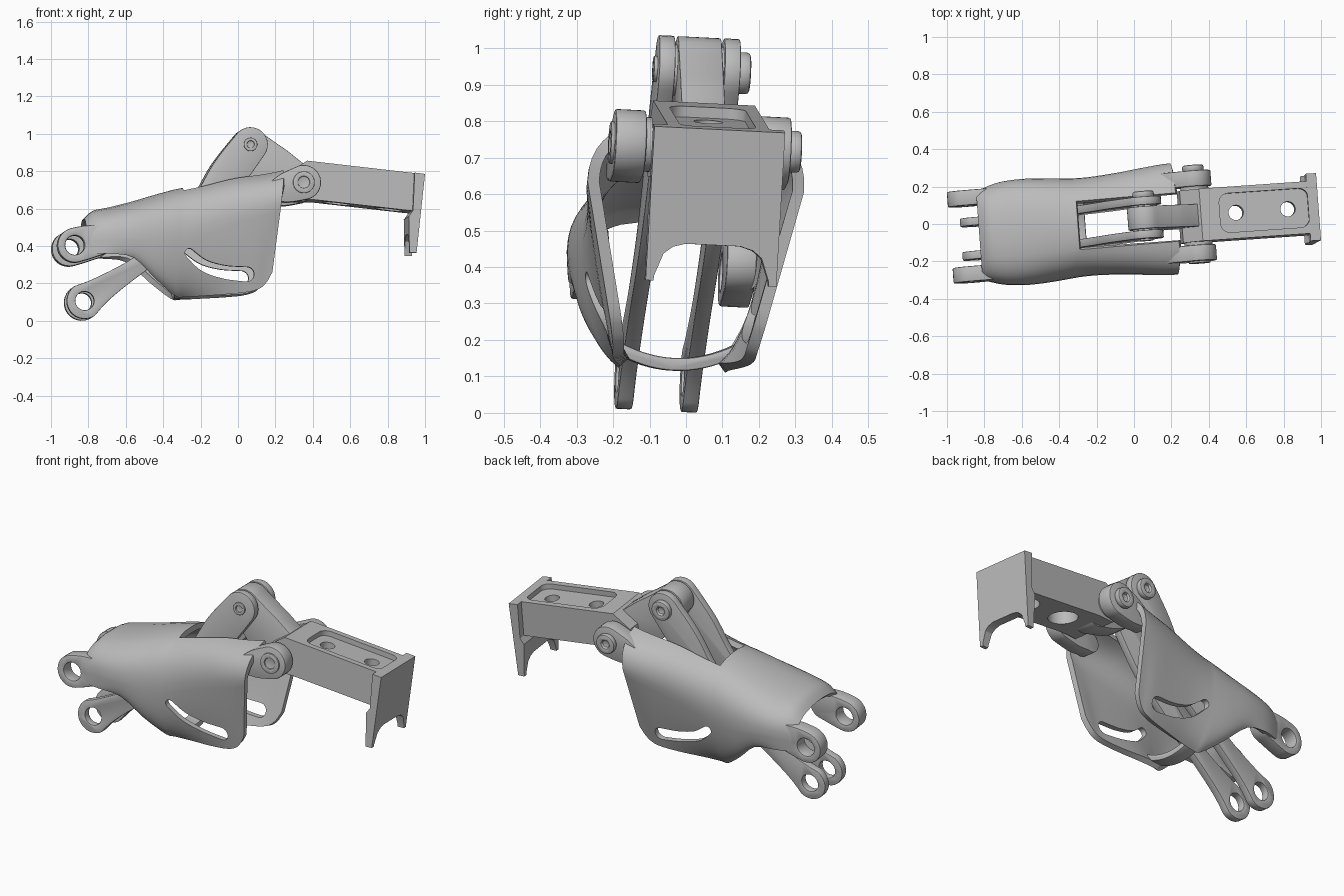
import bpy, bmesh
from math import sin, cos, pi, atan2
from mathutils import Matrix, Vector

if "Cube" in bpy.data.objects:
    bpy.data.objects.remove(bpy.data.objects["Cube"])

metal = bpy.data.materials.new("satin_grey")
metal.use_nodes = True
GREY = (0.5, 0.5, 0.5, 1)
metal.diffuse_color = GREY
metal.node_tree.nodes["Principled BSDF"].inputs["Base Color"].default_value = GREY

# The whole mechanism leans slightly: small yaw and roll
LEAN = (Matrix.Translation((0, 0.01, 0.6)) @ Matrix.Rotation(0.075, 4, 'Z')
        @ Matrix.Rotation(-0.05, 4, 'X') @ Matrix.Translation((0, 0, -0.6)))
parts = []


def new_object(name, bm):
    mesh = bpy.data.meshes.new(name)
    bm.to_mesh(mesh)
    bm.free()
    mesh.materials.append(metal)
    ob = bpy.data.objects.new(name, mesh)
    bpy.context.collection.objects.link(ob)
    return ob


def prism(name, outline, lo, hi, axis='Y'):
    """Extrude a 2D outline along an axis."""
    place = {'Y': lambda a, b, d: (a, d, b), 'X': lambda a, b, d: (d, a, b),
             'Z': lambda a, b, d: (a, b, d)}[axis]
    bm = bmesh.new()
    low = [bm.verts.new(place(a, b, lo)) for a, b in outline]
    high = [bm.verts.new(place(a, b, hi)) for a, b in outline]
    bm.faces.new(low)
    bm.faces.new(high[::-1])
    n = len(low)
    for i in range(n):
        bm.faces.new((low[i], high[i], high[(i + 1) % n], low[(i + 1) % n]))
    bmesh.ops.recalc_face_normals(bm, faces=bm.faces)
    return new_object(name, bm)


def circle(x, z, r, n=40):
    return [(x + r * cos(2 * pi * i / n), z + r * sin(2 * pi * i / n)) for i in range(n)]


def catmull(rows, steps):
    """Smooth interpolation through rows of numbers."""
    out = []
    for i in range(len(rows) - 1):
        p = [rows[max(i - 1, 0)], rows[i], rows[i + 1], rows[min(i + 2, len(rows) - 1)]]
        for k in range(steps):
            t = k / steps
            out.append(tuple(0.5 * (2 * b + (c - a) * t + (2 * a - 5 * b + 4 * c - d) * t * t
                                    + (3 * b - a - 3 * c + d) * t ** 3)
                             for a, b, c, d in zip(*p)))
    return out + [tuple(rows[-1])]


def stroke(nodes, steps=6, arc=14):
    """Outline of a round-ended bar through (x, z, radius) nodes."""
    path = catmull(nodes, steps)
    left, right = [], []
    for i, (x, z, r) in enumerate(path):
        a, b = path[max(i - 1, 0)], path[min(i + 1, len(path) - 1)]
        h = atan2(b[1] - a[1], b[0] - a[0])
        left.append((x - r * sin(h), z + r * cos(h)))
        right.append((x + r * sin(h), z - r * cos(h)))

    def cap(end, start_angle):
        x, z, r = end
        return [(x + r * cos(start_angle + pi * k / arc), z + r * sin(start_angle + pi * k / arc))
                for k in range(1, arc)]
    h0 = atan2(path[1][1] - path[0][1], path[1][0] - path[0][0])
    h1 = atan2(path[-1][1] - path[-2][1], path[-1][0] - path[-2][0])
    return right + cap(path[-1], h1 - pi / 2) + left[::-1] + cap(path[0], h0 + pi / 2)


def finish(ob, cutters=(), bevel=0):
    """Cut, bevel, bake the modifiers and lean the part."""
    for c in cutters:
        c.hide_render = True
        m = ob.modifiers.new("cut", 'BOOLEAN')
        m.operation, m.solver, m.object = 'DIFFERENCE', 'EXACT', c
    if bevel:
        m = ob.modifiers.new("edge", 'BEVEL')
        m.width, m.segments, m.limit_method, m.angle_limit = bevel, 2, 'ANGLE', 0.9
    bpy.context.view_layer.update()
    baked = bpy.data.meshes.new_from_object(
        ob.evaluated_get(bpy.context.evaluated_depsgraph_get()))
    ob.modifiers.clear()
    ob.data = baked
    baked.transform(LEAN)
    for c in cutters:
        bpy.data.objects.remove(c)
    parts.append(ob)


# Guard shell: x, top z, shoulder z, half width, bottom half width, bottom z, belly fullness
STATIONS = [(-0.83, .545, .41, .236, .235, .35, .6), (-0.78, .588, .42, .255, .252, .345, .6),
            (-0.70, .605, .43, .276, .268, .345, .7),
            (-0.58, .635, .43, .284, .255, .325, .8), (-0.46, .67, .43, .278, .21, .215, .85),
            (-0.35, .70, .45, .268, .155, .125, .82), (-0.30, .71, .46, .264, .145, .12, .8),
            (-0.20, .73, .50, .264, .155, .125, .72), (-0.05, .765, .55, .275, .18, .135, .62),
            (0.08, .785, .59, .290, .195, .15, .55), (0.15, .80, .61, .297, .20, .18, .5),
            (0.185, .81, .62, .298, .215, .25, .5)]
NOTCH = 0.13
bm = bmesh.new()
grid = []
for x, zt, zs, w, wb, zb, belly in catmull(STATIONS, 3):
    half = [(v, zs + (zt - zs) * (1 - (v / w) ** 2.5) ** 0.4) for v in (0, NOTCH / 2)]
    a0 = atan2((NOTCH / w) ** 1.25, (1 - (NOTCH / w) ** 2.5) ** 0.5)
    for k in range(9):
        a = a0 + (pi / 2 - a0) * k / 9
        half.append((w * sin(a) ** 0.8, zs + (zt - zs) * cos(a) ** 0.8))
    for k in range(11):
        t = k / 10
        half.append((w + (wb - w) * (2 * (1 - belly) * t * (1 - t) + t * t),
                     zs + (zb - zs) * (2 * belly * t * (1 - t) + t * t)))
    ring = [(-v, z) for v, z in half[:0:-1]] + half
    grid.append([bm.verts.new((x + (0.12 * (z - 0.4) * min(x / 0.15, 1) if x > 0 else 0), v, z))
                 for v, z in ring])
for r0, r1 in zip(grid, grid[1:]):
    for j in range(len(r0) - 1):
        quad = (r0[j], r1[j], r1[j + 1], r0[j + 1])
        mid = sum((q.co for q in quad), Vector()) / 4
        if not (mid.x > -0.3 and abs(mid.y) < NOTCH - 0.003 and mid.z > 0.5):
            bm.faces.new(quad)
bmesh.ops.delete(bm, geom=[v for v in bm.verts if not v.link_faces], context='VERTS')
shell = new_object("guard_shell", bm)
solid = shell.modifiers.new("thickness", 'SOLIDIFY')
solid.thickness, solid.offset = 0.032, -1
slot = prism("slot_cutter", stroke([(-.28, .35, .024), (-.20, .285, .031),
                                    (-.09, .25, .035), (.03, .238, .039)]), -0.5, 0.5)
finish(shell, [slot])

# Curved strap joining the two flaps underneath
bow = [(-0.17 + 0.34 * i / 16) for i in range(17)]
strap = prism("lower_strap", [(v, 0.115 + 1.6 * v * v) for v in bow]
              + [(v, 0.15 + 1.6 * v * v) for v in bow[::-1]], -0.35, -0.26, 'X')
finish(strap, bevel=0.006)

REAR, FRONT, UPPER, LOWER = (-.893, .393), (.335, .729), (.06, .938), (-.832, .101)
for side, s in (("left", 1), ("right", -1)):
    def span(a, b):
        return sorted((s * a, s * b))
    # Shell lugs
    lug = prism("rear_lug_" + side, stroke([(*REAR, .093), (-.83, .408, .09), (-.76, .42, .08)]),
                *span(.163, .245))
    finish(lug, [prism("hole", circle(*REAR, .052), -1, 1)], 0.006)
    lug = prism("front_lug_" + side, stroke([(.17, .68, .055), (.24, .70, .08), (*FRONT, .093)]),
                *span(.157, .242))
    finish(lug, bevel=0.006)
    # Bent connecting link
    link = prism("link_" + side, stroke([(*LOWER, .096), (-.73, .17, .068), (-.54, .295, .048),
                                         (-.32, .46, .06), (-.17, .62, .082),
                                         (-.055, .785, .098), (*UPPER, .093)]),
                 *span(.068, .112))
    finish(link, [prism("hole", circle(*LOWER, .05), -1, 1)], 0.004)
    # Pivot washers
    for label, (x, z), r, lo, hi in (("front", FRONT, .075, .138, .16), ("upper", UPPER, .07, .055, .07)):
        finish(prism(f"{label}_washer_{side}", circle(x, z, r), *span(lo, hi)))

# Pivot bolts: domed socket heads on the left, flush nuts on the right
for label, (x, z), outer in (("front", FRONT, .242), ("upper", UPPER, .112)):
    head = prism(label + "_bolt_head", circle(x, z, .057), outer - .002, outer + .032)
    finish(head, [prism("socket", circle(x, z, .026, 6), outer + .014, outer + .1)], 0.012)
    r = .058 if label == "front" else .036
    nut = prism(label + "_bolt_nut", circle(x, z, r), -outer - .01, -outer + .002)
    finish(nut, [prism("socket", circle(x, z, r * .55, 24), -outer - .1, -outer - .002)], 0.003)

# Lever: arm between the links
arm = prism("lever_arm", stroke([(*UPPER, .093), (.185, .812, .122), (*FRONT, .096)]), -.06, .06)
finish(arm, bevel=0.004)

# Lever: beam with a pocket and two counterbored holes along the slope
beam = prism("lever_beam", [(.24, .69), (.255, .78), (.36, .85), (.95, .782), (.94, .58),
                            (.90, .584), (.40, .641), (.30, .641)], -.14, .14)
SLOPE = Matrix.Translation((.70, 0, .811)) @ Matrix.Rotation(0.115, 4, 'Y')
corners = ((.19, .055, 0), (-.19, .055, 1), (-.19, -.055, 2), (.19, -.055, 3))
cutters = [prism("pocket_cutter", [(cx + .05 * cos(pi / 2 * (q + k / 6)), cy + .05 * sin(pi / 2 * (q + k / 6)))
                                   for cx, cy, q in corners for k in range(7)], -.03, .1, 'Z')]
for hx in (-.15, .13):
    cutters.append(prism("hole", circle(hx, 0, .04, 32), -.4, .2, 'Z'))
    cutters.append(prism("counterbore", circle(hx, 0, .08, 32), -.4, -.09, 'Z'))
for c in cutters:
    c.data.transform(SLOPE)
finish(beam, cutters)

# Lever: forked end plate
plate = prism("end_plate", [(.935, .784), (.99, .777), (.943, .355), (.905, .355), (.902, .55), (.925, .582)],
              -.18, .18)
fork = [(-.165, .3), (-.157, .37), (-.135, .43), (-.11, .45), (-.075, .46)]
arch = prism("fork_cutter", fork + [(-v, z) for v, z in fork[::-1]], .8, 1.1, 'X')
finish(plate, [arch])

# Crisp edges, smooth curves
bpy.ops.object.select_all(action='DESELECT')
for ob in parts:
    ob.select_set(True)
bpy.context.view_layer.objects.active = parts[0]
bpy.ops.object.shade_smooth_by_angle()
